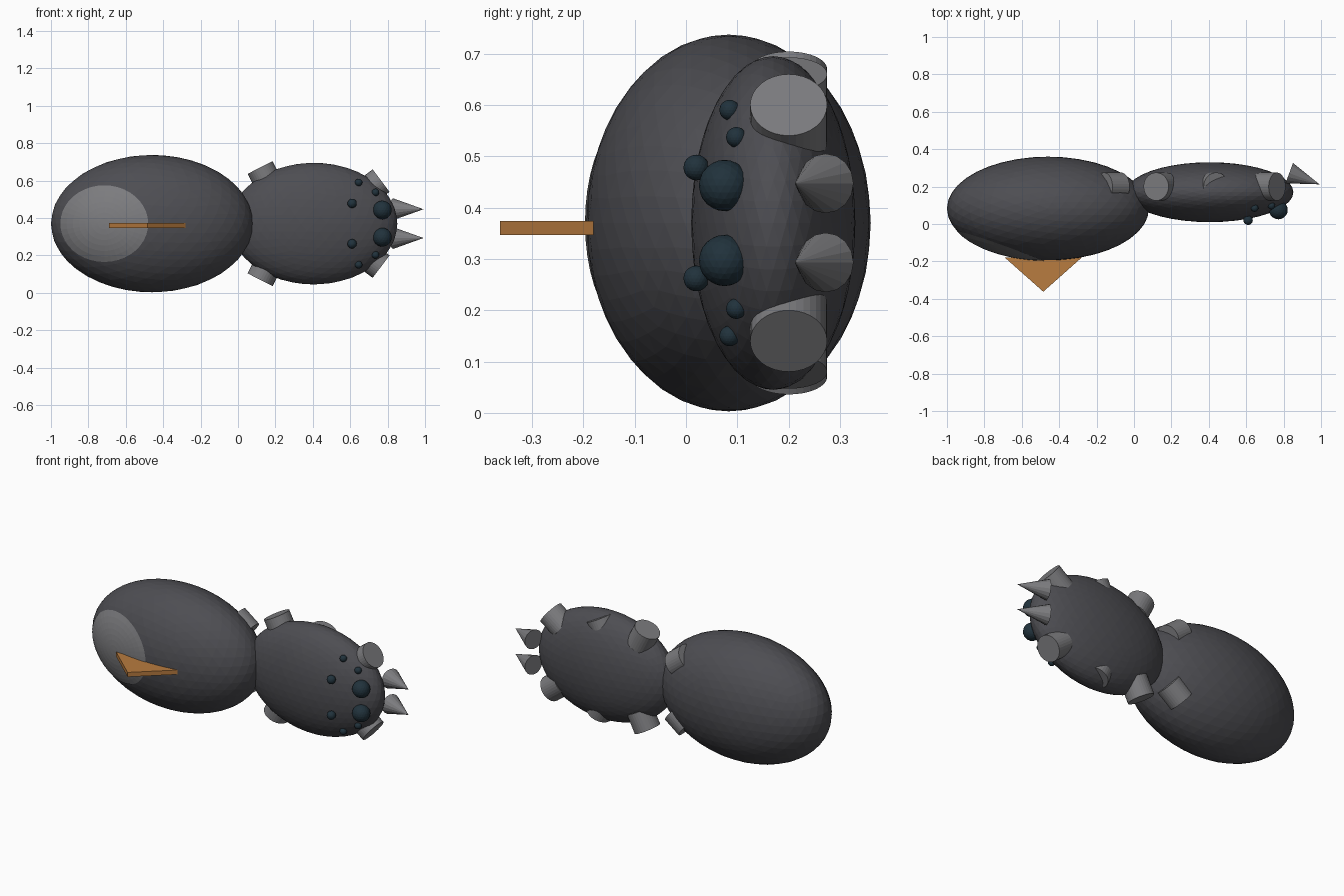
import bpy, bmesh, math
from mathutils import Vector

if "Cube" in bpy.data.objects:
    bpy.data.objects.remove(bpy.data.objects["Cube"], do_unlink=True)

MID = 0.37  # height of the mirror plane


def material(name, rgb):
    m = bpy.data.materials.new(name)
    m.use_nodes = True
    m.diffuse_color = (*rgb, 1)
    m.node_tree.nodes["Principled BSDF"].inputs["Base Color"].default_value = (*rgb, 1)
    return m


charcoal = material("charcoal", (0.075, 0.075, 0.085))
grey = material("grey", (0.2, 0.2, 0.21))
eye_dark = material("dark_teal", (0.015, 0.032, 0.045))
orange = material("orange", (0.48, 0.2, 0.05))


def finish(name, bm, mat):
    me = bpy.data.meshes.new(name)
    bmesh.ops.recalc_face_normals(bm, faces=bm.faces)
    bm.to_mesh(me)
    bm.free()
    me.materials.append(mat)
    ob = bpy.data.objects.new(name, me)
    bpy.context.collection.objects.link(ob)
    return ob


def ellipsoid(name, centre, radii, mat, detail):
    bm = bmesh.new()
    bmesh.ops.create_icosphere(bm, subdivisions=detail, radius=1)
    bmesh.ops.scale(bm, vec=radii, verts=bm.verts)
    bmesh.ops.translate(bm, vec=centre, verts=bm.verts)
    return finish(name, bm, mat)


def cone(name, start, end, r1, r2, sides, mat):
    start, end = Vector(start), Vector(end)
    axis = end - start
    bm = bmesh.new()
    bmesh.ops.create_cone(bm, cap_ends=True, segments=sides,
                          radius1=r1, radius2=r2, depth=axis.length)
    bmesh.ops.rotate(bm, verts=bm.verts, cent=(0, 0, 0),
                     matrix=axis.to_track_quat('Z', 'Y').to_matrix())
    bmesh.ops.translate(bm, vec=(start + end) / 2, verts=bm.verts)
    return finish(name, bm, mat)


# Body
AB_C, AB_R = Vector((-0.46, 0.083, MID)), Vector((0.54, 0.277, 0.367))
ellipsoid("abdomen", AB_C, AB_R, charcoal, 4)
ellipsoid("head", (0.405, 0.17, MID), (0.447, 0.16, 0.325), charcoal, 4)

# Pale patch: a disc draped just over the front of the abdomen
bm = bmesh.new()
rings, steps = 7, 40
grid = []
for i in range(rings + 1):
    row = []
    for j in range(steps):
        a = 2 * math.pi * j / steps
        x = -0.715 + 0.235 * i / rings * math.cos(a)
        z = MID + 0.205 * i / rings * math.sin(a)
        u, w = (x - AB_C.x) / AB_R.x, (z - MID) / AB_R.z
        y = AB_C.y - AB_R.y * math.sqrt(max(0, 1 - u * u - w * w)) - 0.003
        row.append(bm.verts.new((x, y, z)))
    grid.append(row)
for i in range(rings):
    for j in range(steps):
        k = (j + 1) % steps
        bm.faces.new((grid[i][j], grid[i][k], grid[i + 1][k], grid[i + 1][j]))
bmesh.ops.remove_doubles(bm, verts=bm.verts, dist=1e-5)
patch = finish("abdomen_patch", bm, grey)
if sum(p.normal.y for p in patch.data.polygons) > 0:
    patch.data.flip_normals()

# Triangular plate on the front of the abdomen
bm = bmesh.new()
tri = bm.faces.new([bm.verts.new(p) for p in
                    ((-0.69, -0.18, 0.347), (-0.485, -0.362, 0.347), (-0.28, -0.18, 0.347))])
top = bmesh.ops.extrude_face_region(bm, geom=[tri])["geom"]
bmesh.ops.translate(bm, vec=(0, 0, 0.027),
                    verts=[v for v in top if isinstance(v, bmesh.types.BMVert)])
finish("front_plate", bm, orange)

# Mirrored parts: eyes, fangs and leg stubs
EYES = {"large_eye": (0.772, 0.075, 0.073, 0.05), "small_eye": (0.61, 0.02, 0.108, 0.025),
        "outer_eye": (0.645, 0.085, 0.22, 0.02), "side_eye": (0.735, 0.098, 0.167, 0.02)}
LEGS = {"front_leg_stub": (0.765, 0.23, 37), "middle_leg_stub": (0.44, 0.29, 64),
        "rear_leg_stub": (0.118, 0.3, 117), "back_leg_stub": (-0.16, 0.21, 143)}
for side, s in (("upper", 1), ("lower", -1)):
    for name, (x, y, h, r) in EYES.items():
        ellipsoid(f"{side}_{name}", (x, y, MID + s * h), (r, r, r), eye_dark, 3)
    fz = MID + s * 0.077
    cone(f"{side}_fang", (0.83, 0.272, fz), (0.992, 0.212, fz), 0.058, 0, 16, grey)
    for name, (x, h, deg) in LEGS.items():
        a = math.radians(deg)
        cap = Vector((x, 0.2, MID + s * h))
        inner = cap - 0.115 * Vector((math.cos(a), 0, s * math.sin(a)))
        cone(f"{side}_{name}", inner, cap, 0.075, 0.075, 32, grey)
